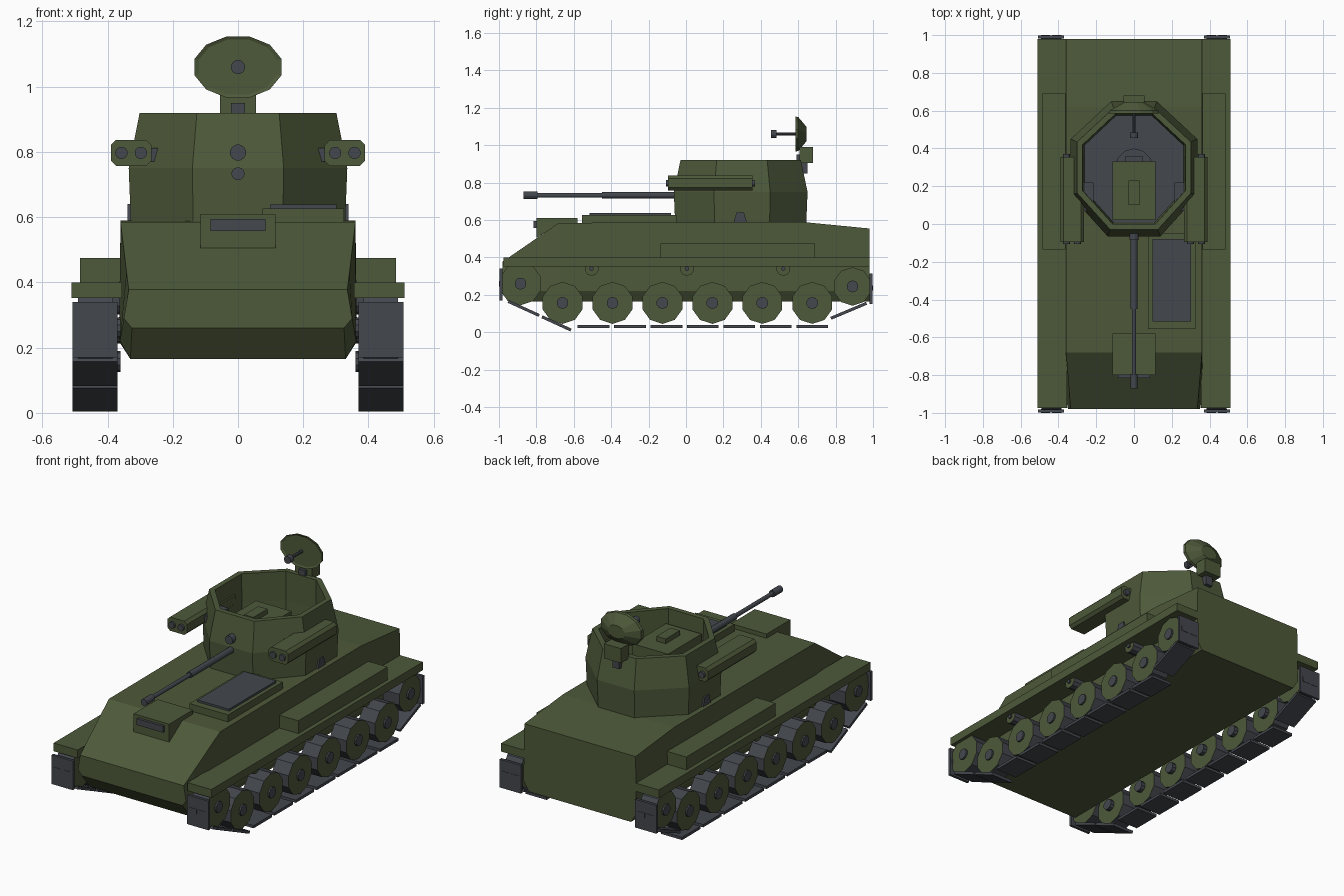
import bpy, bmesh, math
from mathutils import Matrix, Vector

if "Cube" in bpy.data.objects:
    bpy.data.objects.remove(bpy.data.objects["Cube"])


def material(name, rgb):
    m = bpy.data.materials.new(name)
    m.diffuse_color = (*rgb, 1)
    m.use_nodes = True
    m.node_tree.nodes["Principled BSDF"].inputs["Base Color"].default_value = m.diffuse_color
    return m


GREEN = material("olive_green", (0.075, 0.10, 0.042))
GRAY = material("steel_gray", (0.056, 0.063, 0.075))


def finish(name, bm, *mats):
    bmesh.ops.recalc_face_normals(bm, faces=bm.faces)
    me = bpy.data.meshes.new(name)
    bm.to_mesh(me)
    bm.free()
    for m in mats:
        me.materials.append(m)
    ob = bpy.data.objects.new(name, me)
    bpy.context.collection.objects.link(ob)
    return ob


def loft(name, rings, *mats, caps=True, closed=False):
    """Skin a list of equal-length point rings."""
    bm = bmesh.new()
    loops = [[bm.verts.new(p) for p in r] for r in rings]
    pairs = list(zip(loops, loops[1:]))
    if closed:
        pairs.append((loops[-1], loops[0]))
    for a, b in pairs:
        for i in range(len(a)):
            j = (i + 1) % len(a)
            bm.faces.new((a[i], a[j], b[j], b[i]))
    if caps and not closed:
        bm.faces.new(loops[0])
        bm.faces.new(loops[-1])
    return finish(name, bm, *mats)


def box(name, x, y, z, mat, tilt=0):
    bm = bmesh.new()
    size = Matrix.Diagonal((x[1] - x[0], y[1] - y[0], z[1] - z[0], 1))
    centre = Vector((sum(x) / 2, sum(y) / 2, sum(z) / 2))
    bmesh.ops.create_cube(bm, size=1, matrix=Matrix.Translation(centre)
                          @ Matrix.Rotation(tilt, 4, 'X') @ size)
    return finish(name, bm, mat)


def rod(name, axis, c, span, r, mat, sides=12, cap=None):
    """Cylinder along axis X or Y; c holds the two other coordinates."""
    rings = []
    for s in span:
        ring = []
        for i in range(sides):
            t = 2 * math.pi * (i + 0.5) / sides
            u, v = c[0] + r * math.cos(t), c[1] + r * math.sin(t)
            ring.append((s, u, v) if axis == 'X' else (u, s, v))
        rings.append(ring)
    ob = loft(name, rings, mat, *([cap] if cap else []))
    if cap:
        for p in ob.data.polygons:
            p.material_index = int(len(p.vertices) > 4)
    return ob


def mspan(s, a, b):
    return tuple(sorted((s * a, s * b)))


# Hull: half sections (bottom, chine, deck) along y
sections = [(-0.98, (.325, .26), (.35, .29), (.335, .378)),
            (-0.90, (.33, .165), (.362, .22), (.342, .433)),
            (-0.68, (.33, .165), (.365, .22), (.36, .585)),
            (0.62, (.33, .165), (.365, .22), (.36, .59)),
            (0.98, (.33, .165), (.365, .22), (.36, .555))]
loft("hull", [[(x, y, z) for x, z in h] + [(-x, y, z) for x, z in reversed(h)]
              for y, *h in sections], GREEN)

# Driver periscope housing on the glacis
loft("driver_housing", [[(x, -.80, .505), (x, -.80, .61), (x, -.58, .61), (x, -.58, .58), (x, -.68, .58)]
                        for x in (-.115, .115)], GREEN)
box("driver_window", (-.085, .085), (-.815, -.79), (.558, .595), GRAY)

# Engine hatch beside the gun
box("engine_hatch", (.075, .325), (-.555, -.05), (.58, .627), GREEN)
box("engine_grille", (.098, .302), (-.515, -.08), (.62, .639), GRAY)


# Turret: open octagonal bowl with walls and rim
def octagon(k, z, inset=0.0):
    pts = [(.14, -.065), (.335, .15), (.335, .45), (.12, .65)]
    pts = pts + [(-x, y) for x, y in reversed(pts)]
    cy = .29
    kx, ky = k - inset / .335, k - inset / .355
    return [(x * kx, cy + (y - cy) * ky, z) for x, y in pts]


FLOOR = .65
turret = loft("turret_shell", [octagon(.98, .58), octagon(1.0, .75), octagon(.90, .92),
                               octagon(.90, .92, .03), octagon(.95, .75, .05),
                               octagon(.93, FLOOR - .01, .05)], GREEN)
loft("turret_floor", [octagon(.94, FLOOR - .02, .05), octagon(.94, FLOOR, .05)], GRAY)
box("gunner_console", (-.115, .115), (.02, .33), (FLOOR, .84), GREEN)
box("console_sight", (-.03, .03), (.10, .23), (.83, .868), GREEN)
seat = [(.10 * math.cos(t * math.pi / 6), .30 + .10 * math.sin(t * math.pi / 6)) for t in range(7)]
loft("gunner_seat", [[(x, y, z) for x, y in seat] for z in (FLOOR, .70)], GRAY)
box("seat_back", (-.045, .045), (.325, .36), (FLOOR, .75), GRAY)

# Main gun and sight stub
rod("gun_sleeve", 'Y', (0, .733), (-.45, 0), .018, GRAY)
rod("gun_barrel", 'Y', (0, .733), (-.82, -.44), .012, GRAY)
rod("gun_muzzle", 'Y', (0, .733), (-.87, -.795), .02, GRAY)
rod("sight_stub", 'Y', (0, .798), (-.085, .0), .025, GRAY)

# Radar dish on a rear bracket
box("radar_bracket", (-.055, .055), (.607, .68), (.905, .99), GREEN)
box("radar_post", (-.022, .022), (.59, .65), (.85, .95), GRAY)


def ellipse(k, y):
    return [(.138 * k * math.cos(t * math.pi / 6), y, 1.06 + .097 * k * math.sin(t * math.pi / 6))
            for t in [i + .5 for i in range(12)]]


loft("radar_dish", [ellipse(.9, .59), ellipse(1, .585), ellipse(.97, .60), ellipse(.4, .645)], GREEN)
rod("radar_feed", 'Y', (0, 1.06), (.475, .60), .009, GRAY, 8)
rod("radar_feed_tip", 'Y', (0, 1.06), (.455, .485), .022, GRAY)

wheels = [(-.885, .26, .115), (.89, .245, .103)] + [(-.66 + .267 * i, .157, .112) for i in range(6)]
# Track plates as (y, z) end points
links = [(-.58 + .195 * i, .03, -.41 + .195 * i, .03) for i in range(7)]
links += [(-.95, .165, -.785, .09), (-.77, .083, -.615, .012), (.775, .075, .965, .155),
          (-.99, .17, -.99, .34), (.99, .15, .99, .315)]

for s, side in ((1, "right"), (-1, "left")):
    # Fender and stowage box
    box(side + "_fender", mspan(s, .355, .51), (-.975, .98), (.352, .40), GREEN)
    box(side + "_stowage_box", mspan(s, .35, .485), (-.135, .69), (.395, .475), GREEN)

    # Wheels with painted faces and steel hubs
    for y, z, r in wheels:
        rod(side + "_wheel", 'X', (y, z), mspan(s, .385, .49), r, GRAY, 10, GREEN)
        rod(side + "_wheel_hub", 'X', (y, z), mspan(s, .36, .50), .032, GRAY, 10)
    for y in (-.505, .005, .52):
        rod(side + "_return_roller", 'X', (y, .34), mspan(s, .36, .47), .038, GRAY, 10, GREEN)
        rod(side + "_roller_hub", 'X', (y, .34), mspan(s, .46, .48), .012, GRAY, 8)

    # Track links, with raised pads on the upright end links
    for y0, z0, y1, z1 in links:
        n = math.hypot(y1 - y0, z1 - z0) / 2
        cy, cz = (y0 + y1) / 2, (z0 + z1) / 2
        box(side + "_track_link", mspan(s, .37, .507), (cy - n, cy + n), (cz - .008, cz + .008),
            GRAY, math.atan2(z1 - z0, y1 - y0))
        if y0 == y1:
            for x in (.385, .445):
                box(side + "_track_pad", mspan(s, x, x + .048), mspan(math.copysign(1, cy), .98, 1.0),
                    (cz - .01, cz + .018), GRAY)

    # Twin missile pod on a trunnion
    prof = [(.265, .773), (.281, .757), (.374, .757), (.39, .773),
            (.39, .821), (.374, .837), (.281, .837), (.265, .821)]
    loft(side + "_missile_pod", [[(s * x, y, z) for x, z in prof] for y in (-.095, .355)], GREEN)
    for x in (.298, .357):
        rod(side + "_missile_tube", 'Y', (s * x, .797), (-.107, .37), .019, GRAY, 12)
    box(side + "_pod_trunnion", mspan(s, .215, .29), (.07, .22), (.77, .812), GRAY)

    # Vent low on the turret side
    loft(side + "_turret_vent", [[(s * x, .255, .59), (s * x, .325, .59), (s * x, .31, .64), (s * x, .27, .64)]
                                 for x in (.30, .339)], GRAY)
